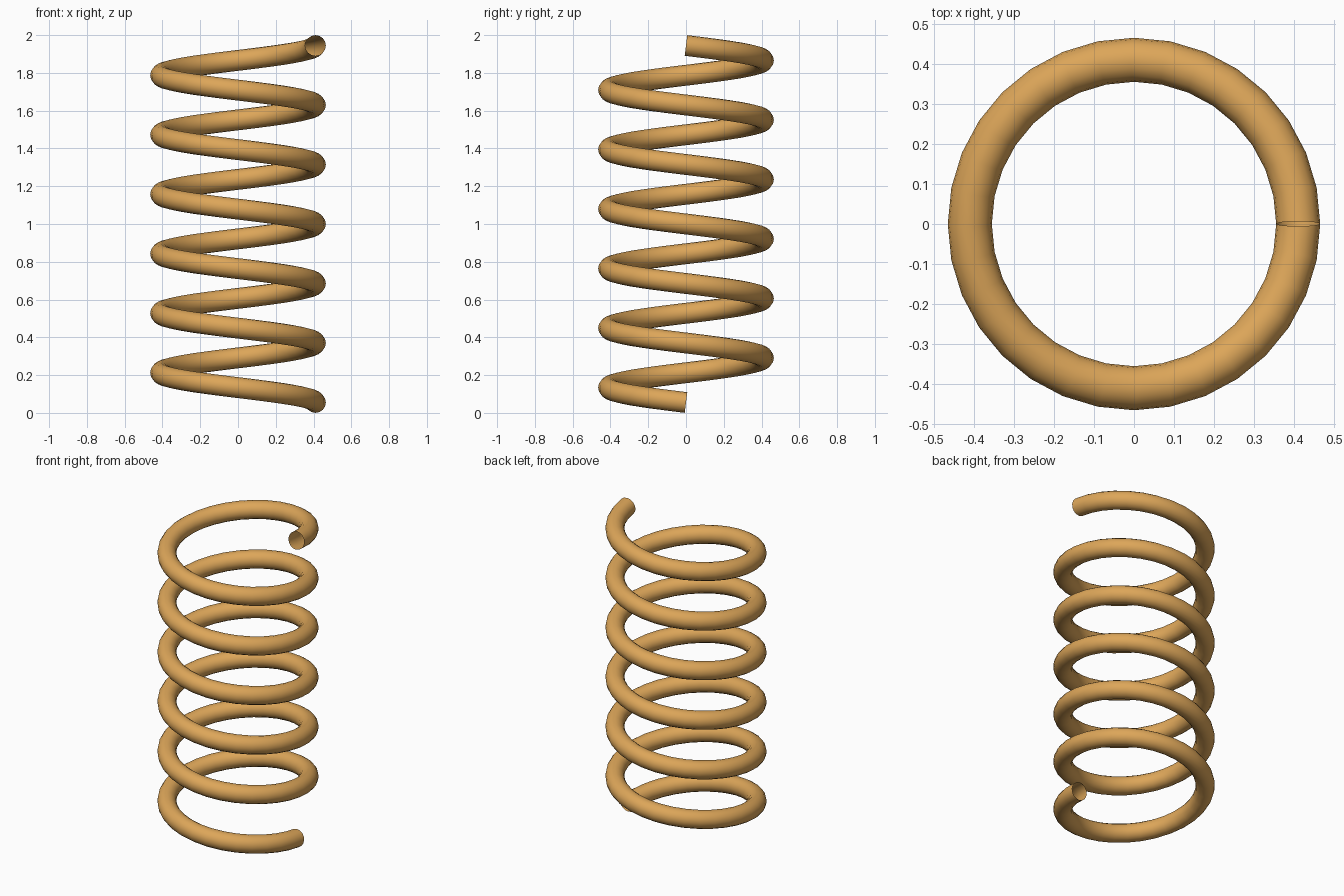
import bpy
import bmesh
from math import cos, sin, tau
from mathutils import Vector

default_cube = bpy.data.objects.get("Cube")
if default_cube:
    bpy.data.objects.remove(default_cube, do_unlink=True)

COIL_RADIUS = 0.41
WIRE_RADIUS = 0.055
HEIGHT = 2.0
TURNS = 6
STEPS_PER_TURN = 32
SIDES = 16

RISE = HEIGHT - 2 * WIRE_RADIUS


def make_material(name, color):
    mat = bpy.data.materials.new(name)
    mat.use_nodes = True
    mat.diffuse_color = color
    mat.node_tree.nodes["Principled BSDF"].inputs["Base Color"].default_value = color
    return mat


def wire_ring(bm, t):
    """Add one wire cross-section, square to the helix, at fraction t of its length."""
    angle = -tau * TURNS * t
    outward = Vector((cos(angle), sin(angle), 0))
    centre = outward * COIL_RADIUS + Vector((0, 0, WIRE_RADIUS + RISE * t))
    run = tau * TURNS * COIL_RADIUS
    tangent = Vector((run * sin(angle), -run * cos(angle), RISE)).normalized()
    up = outward.cross(tangent)
    return [bm.verts.new(centre + WIRE_RADIUS * (outward * cos(a) + up * sin(a)))
            for a in (tau * i / SIDES for i in range(SIDES))]


# Spring wire: rings swept along the helix, open at both ends
bm = bmesh.new()
steps = TURNS * STEPS_PER_TURN
rings = [wire_ring(bm, s / steps) for s in range(steps + 1)]
for low, high in zip(rings, rings[1:]):
    for i in range(SIDES):
        j = (i + 1) % SIDES
        face = bm.faces.new((low[i], low[j], high[j], high[i]))
        face.smooth = True

mesh = bpy.data.meshes.new("coil_spring")
bm.to_mesh(mesh)
bm.free()
mesh.materials.append(make_material("warm brass", (0.72, 0.38, 0.10, 1)))
spring = bpy.data.objects.new("coil_spring", mesh)
bpy.context.collection.objects.link(spring)
